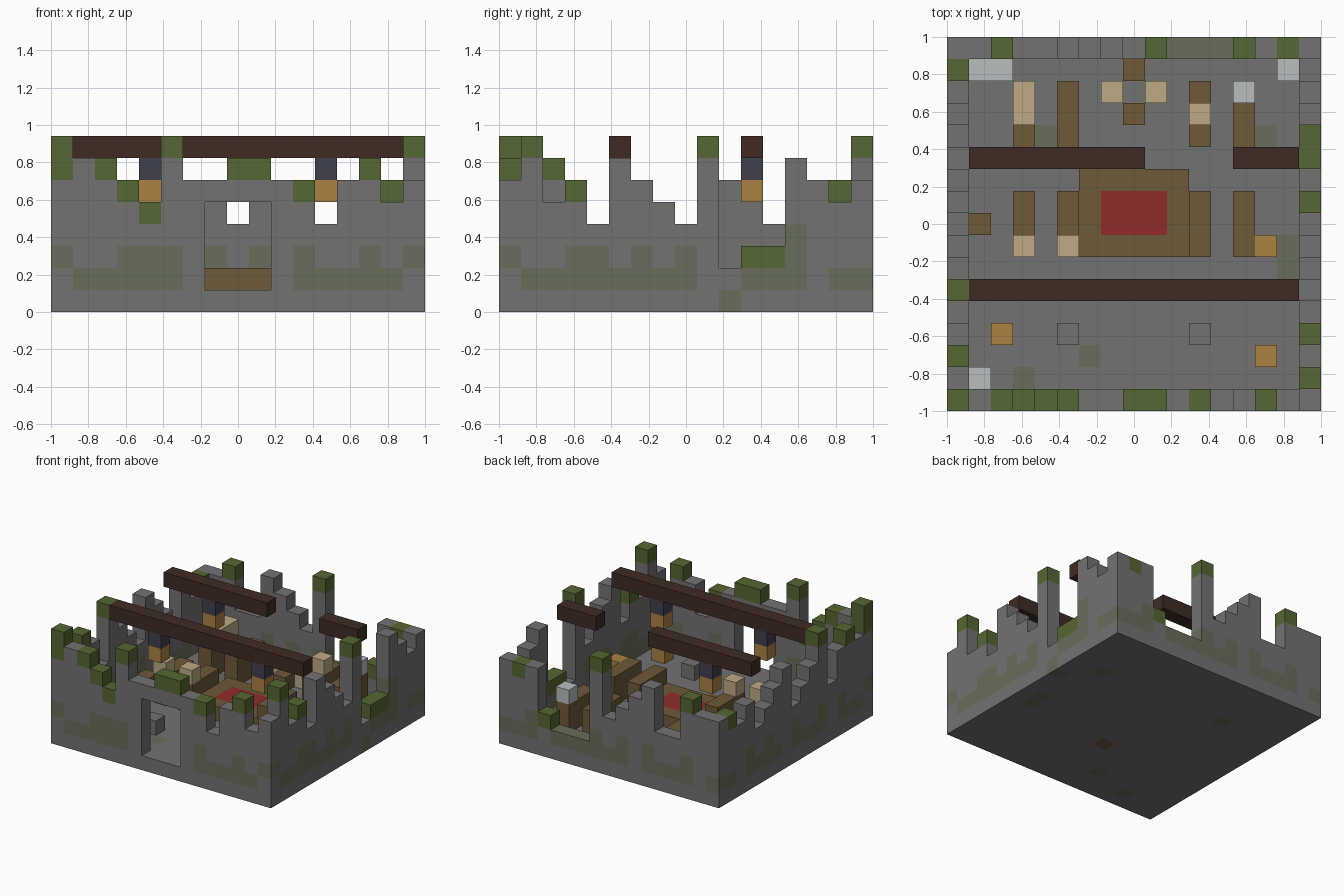
import bpy
import bmesh
import math

N = 17                # cells along each side
CELL = 2 / N

if "Cube" in bpy.data.objects:
    bpy.data.objects.remove(bpy.data.objects["Cube"], do_unlink=True)


def make_material(name, r, g, b):
    mat = bpy.data.materials.new(name)
    mat.use_nodes = True
    mat.diffuse_color = (r, g, b, 1)
    mat.node_tree.nodes["Principled BSDF"].inputs["Base Color"].default_value = (r, g, b, 1)
    return mat


MATS = {
    "stone": make_material("grey stone", .17, .17, .17),
    "leaf": make_material("leaf green", .09, .135, .033),
    "moss": make_material("faded moss", .14, .155, .10),
    "wood": make_material("brown wood", .155, .10, .042),
    "beam": make_material("dark timber", .051, .024, .017),
    "amber": make_material("amber", .41, .223, .056),
    "iron": make_material("dark iron", .051, .051, .076),
    "red": make_material("red cloth", .283, .024, .024),
    "tan": make_material("tan straw", .515, .402, .242),
    "pale": make_material("pale rubble", .485, .515, .515),
}
SIDES = {
    (1, 0, 0): [(1, 0, 0), (1, 1, 0), (1, 1, 1), (1, 0, 1)],
    (-1, 0, 0): [(0, 1, 0), (0, 0, 0), (0, 0, 1), (0, 1, 1)],
    (0, 1, 0): [(1, 1, 0), (0, 1, 0), (0, 1, 1), (1, 1, 1)],
    (0, -1, 0): [(0, 0, 0), (1, 0, 0), (1, 0, 1), (0, 0, 1)],
    (0, 0, 1): [(0, 0, 1), (1, 0, 1), (1, 1, 1), (0, 1, 1)],
    (0, 0, -1): [(0, 1, 0), (1, 1, 0), (1, 0, 0), (0, 0, 0)],
}


def build(name, cells):
    """Skin a dictionary of coloured cells, leaving out the inner faces."""
    used = sorted(set(cells.values()))
    bm = bmesh.new()
    for cell, colour in cells.items():
        for step, corners in SIDES.items():
            if tuple(a + b for a, b in zip(cell, step)) in cells:
                continue
            pts = [[(a + b) * CELL for a, b in zip(cell, c)] for c in corners]
            face = bm.faces.new([bm.verts.new((x - 1, y - 1, z)) for x, y, z in pts])
            face.material_index = used.index(colour)
    bmesh.ops.remove_doubles(bm, verts=bm.verts, dist=.001)
    bmesh.ops.dissolve_limit(bm, angle_limit=math.radians(1), verts=bm.verts,
                             edges=bm.edges, delimit={"MATERIAL"})
    mesh = bpy.data.meshes.new(name)
    bm.to_mesh(mesh)
    bm.free()
    for colour in used:
        mesh.materials.append(MATS[colour])
    obj = bpy.data.objects.new(name, mesh)
    bpy.context.collection.objects.link(obj)
    return obj


def block(colour, cols, rows, levels):
    """Cells of a box; each range is (first, end)."""
    return {(i, j, k): colour for i in range(*cols)
            for j in range(*rows) for k in range(*levels)}


def post(colour, col, row, low, high):
    return block(colour, (col, col + 1), (row, row + 1), (low, high))


def wall(name, place, heights, caps, moss_low, moss_high, skip=()):
    """Ruined wall: a height per column, leafy caps and two moss courses."""
    cells = {}
    for n, digit in enumerate(heights):
        if n in skip:
            continue
        top = int(digit)
        for k in range(top):
            colour = "stone"
            if (k == 1 and moss_low[n] == "m") or (k == 2 and moss_high[n] == "m"):
                colour = "moss"
            if k == top - 1 and caps[n] != ".":
                colour = "leaf"
            if k == top - 2 and caps[n] == "G":
                colour = "leaf"
            cells[place(n, k)] = colour
    return cells


# Floor slab with mossy tiles
floor = block("stone", (1, N - 1), (1, N - 1), (0, 1))
for spot in [(4, 12), (6, 2), (3, 1), (15, 6), (15, 7), (14, 12)]:
    floor[(*spot, 0)] = "moss"
floor[(8, 5, 0)] = "wood"
build("floor", floor)

# Front wall with doorway
front = wall("front", lambda n, k: (n, 0, k), "87765866776646756",
             "G.gggg..gg.g..g..", ".mmmmm.....mmmmm.", "m..mmm.....m..m.m")
for i in (7, 8, 9):
    for k in range(1, 5):
        front.pop((i, 0, k))

# Back wall with a breach
back = wall("back", lambda n, k: (n, N - 1, k), "66744765482223666",
            "..g......g...g.g.", "m.mmmm.mmmmmm.mmm", "..m..m.m.m....m..")

# Side walls fill between the front and back walls
right = wall("right", lambda n, k: (N - 1, n, k), "68564765482337656",
             ".g.g.....g.gg....", ".mmmmmmmm..mmm.mm", "...mm.m.m....m...",
             skip=(0, N - 1))
right[(16, 10, 0)] = "moss"
right[(16, 13, 3)] = "moss"
left = wall("left", lambda n, k: (0, n, k), "86764865476546566",
            "..g..g.........g.", ".mmm.mmmm.mmmm.mm", "...m.m..m..m.m...",
            skip=(0, N - 1))
build("castle_walls", {**front, **back, **right, **left})

# Roof beams
build("front_beam", block("beam", (1, 16), (5, 6), (7, 8)))
build("back_left_beam", block("beam", (1, 9), (11, 12), (7, 8)))
build("back_right_beam", block("beam", (13, 16), (11, 12), (7, 8)))

# Lanterns hanging under the beams
for n, (i, j) in enumerate([(4, 5), (12, 5), (4, 11)]):
    build(f"lantern_{n}", {**post("iron", i, j, 6, 7), **post("amber", i, j, 5, 6)})

# Central platform with a red cloth
platform = block("wood", (6, 11), (7, 11), (1, 2))
platform.update(block("red", (7, 10), (8, 10), (1, 2)))
build("platform", platform)

# Wooden shelves, some carrying goods on top
shelves = [(3, 7, 10), (5, 7, 10), (11, 7, 10), (13, 7, 10),
           (3, 12, 15), (5, 12, 15), (11, 12, 15), (13, 12, 15)]
for n, (i, first, end) in enumerate(shelves):
    build(f"shelf_{n}", block("wood", (i, i + 1), (first, end), (1, 3)))
for n, (i, j) in enumerate([(3, 7), (5, 7), (3, 13), (3, 14), (11, 13)]):
    build(f"shelf_sack_{n}", post("tan", i, j, 3, 4))
build("shelf_stone", post("pale", 13, 14, 3, 4))

# Loose furniture and rubble on the floor
loose = {
    "straw_stool": ("tan", [(7, 14), (9, 14)]),
    "log": ("wood", [(8, 13), (8, 15), (1, 8)]),
    "rubble": ("pale", [(1, 15), (2, 15), (15, 15), (1, 1)]),
    "stone_stump": ("stone", [(5, 3), (11, 3)]),
    "amber_crate": ("amber", [(2, 3), (14, 2)]),
}
for name, (colour, spots) in loose.items():
    for n, (i, j) in enumerate(spots):
        build(f"{name}_{n}", post(colour, i, j, 1, 2))
build("tall_amber_crate", post("amber", 14, 7, 1, 3))
